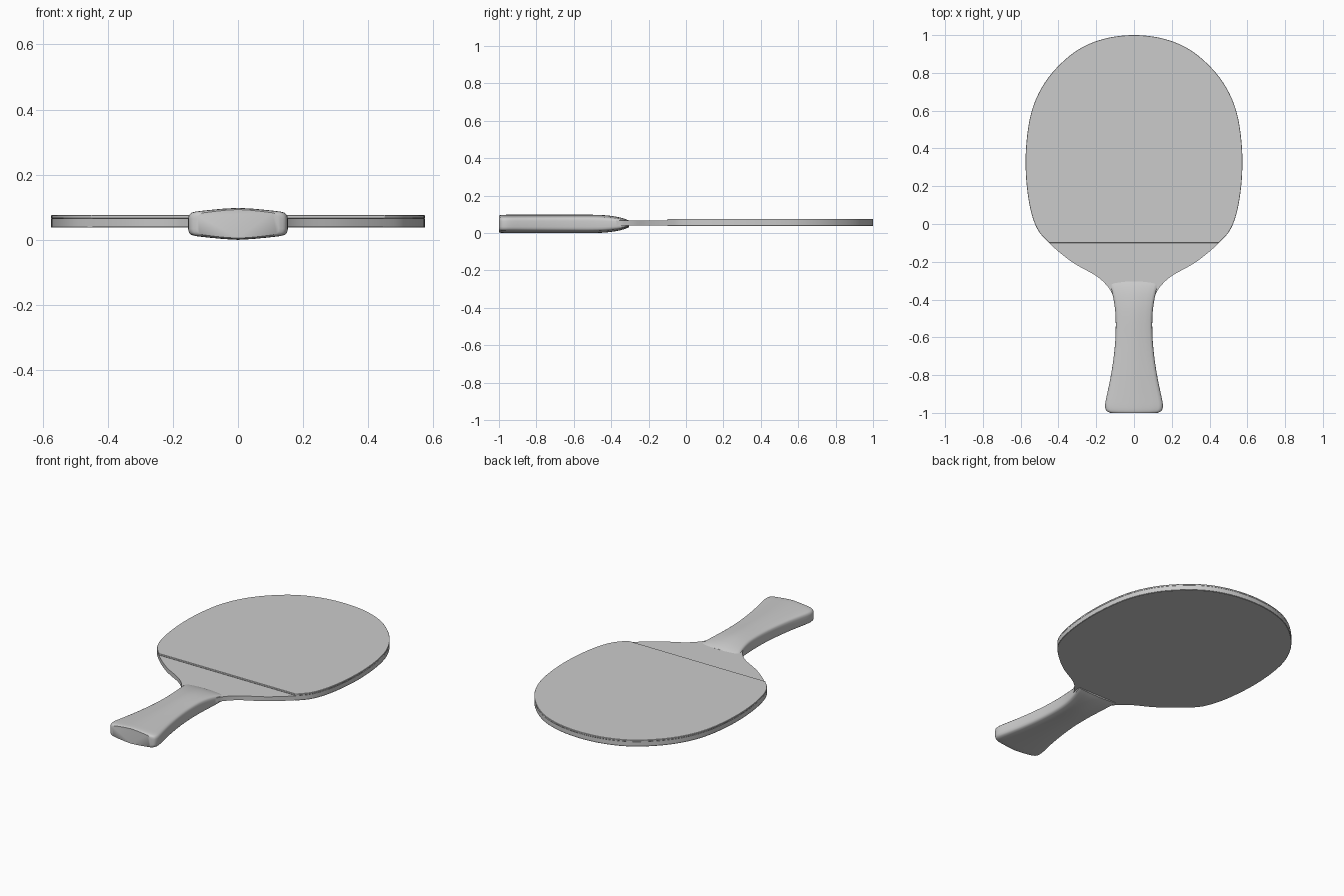
import bpy, bmesh
from mathutils import Vector

if "Cube" in bpy.data.objects:
    bpy.data.objects.remove(bpy.data.objects["Cube"])

# Half outline of the blade, from the tip down into the handle
HALF = [(0, 1), (.16, .98), (.30, .92), (.425, .81), (.508, .685), (.555, .54),
        (.574, .34), (.56, .14), (.52, -.01), (.45, -.1), (.33, -.2),
        (.20, -.275), (.14, -.33), (.115, -.37), (.085, -.42)]
PAD_END = 9      # control point where the rubber stops (y = -0.1)


def spline(points, steps):
    """Catmull-Rom curve through the points, ends clamped."""
    p = [Vector(q) for q in points]
    p = [2 * p[0] - p[1]] + p + [2 * p[-1] - p[-2]]
    out = []
    for a, b, c, d in zip(p, p[1:], p[2:], p[3:]):
        for i in range(steps):
            t = i / steps
            out.append(.5 * (2 * b + (c - a) * t + (2 * a - 5 * b + 4 * c - d) * t * t
                             + (3 * b - a - 3 * c + d) * t ** 3))
    return out + [p[-2]]


def finish(name, bm, angle=0.6):
    bmesh.ops.recalc_face_normals(bm, faces=bm.faces)
    me = bpy.data.meshes.new(name)
    bm.to_mesh(me)
    bm.free()
    ob = bpy.data.objects.new(name, me)
    bpy.context.collection.objects.link(ob)
    bpy.ops.object.select_all(action='DESELECT')
    ob.select_set(True)
    bpy.context.view_layer.objects.active = ob
    bpy.ops.object.shade_smooth_by_angle(angle=angle)
    return ob


STEPS = 6
full = spline([(-x, y) for x, y in HALF[:0:-1]] + HALF, STEPS)


def slab(name, outline, z0, z1):
    bm = bmesh.new()
    face = bm.faces.new([bm.verts.new((p.x, p.y, z0)) for p in outline])
    ext = bmesh.ops.extrude_face_region(bm, geom=[face], use_keep_orig=True)
    top = [v for v in ext['geom'] if isinstance(v, bmesh.types.BMVert)]
    bmesh.ops.translate(bm, verts=top, vec=(0, 0, z1 - z0))
    return finish(name, bm)


# Wooden blade core and the two rubber sheets
slab("blade_core", full, .040, .066)
cut = (len(HALF) - 1 - PAD_END) * STEPS
pad = full[cut:len(full) - cut]
for name, z0, z1 in (("top_rubber", .066, .076), ("bottom_rubber", .037, .040)):
    ob = slab(name, pad, z0, z1)
    bev = ob.modifiers.new("soft_rim", 'BEVEL')
    bev.width, bev.segments, bev.limit_method = .0015, 1, 'ANGLE'

# Flared handle: domed section lofted along y (y, half width, half height)
STATIONS = [(-.305, .128, .018), (-.33, .124, .028), (-.37, .114, .038), (-.43, .103, .046),
            (-.5, .097, .049), (-.6, .098, .049), (-.7, .107, .049), (-.8, .122, .049),
            (-.88, .138, .049), (-.93, .149, .049), (-.96, .153, .049), (-.98, .150, .0485),
            (-.992, .142, .047), (-1, .125, .044)]
quarter = [(1, .33), (.985, .55), (.94, .69), (.85, .77), (.6, .86), (.3, .95), (0, 1)]
upper = quarter + [(-x, z) for x, z in quarter[-2::-1]]
section = upper + [(-x, -z) for x, z in upper]
ZC = .049
loft = spline(STATIONS, 3)
bm = bmesh.new()
rings = [[bm.verts.new((x * w, y, ZC + z * h)) for x, z in section] for y, w, h in loft]
n = len(section)
for a, b in zip(rings, rings[1:]):
    for i in range(n):
        j = (i + 1) % n
        bm.faces.new((a[i], a[j], b[j], b[i]))
bm.faces.new(rings[0])
bm.faces.new(rings[-1])
finish("handle", bm)
